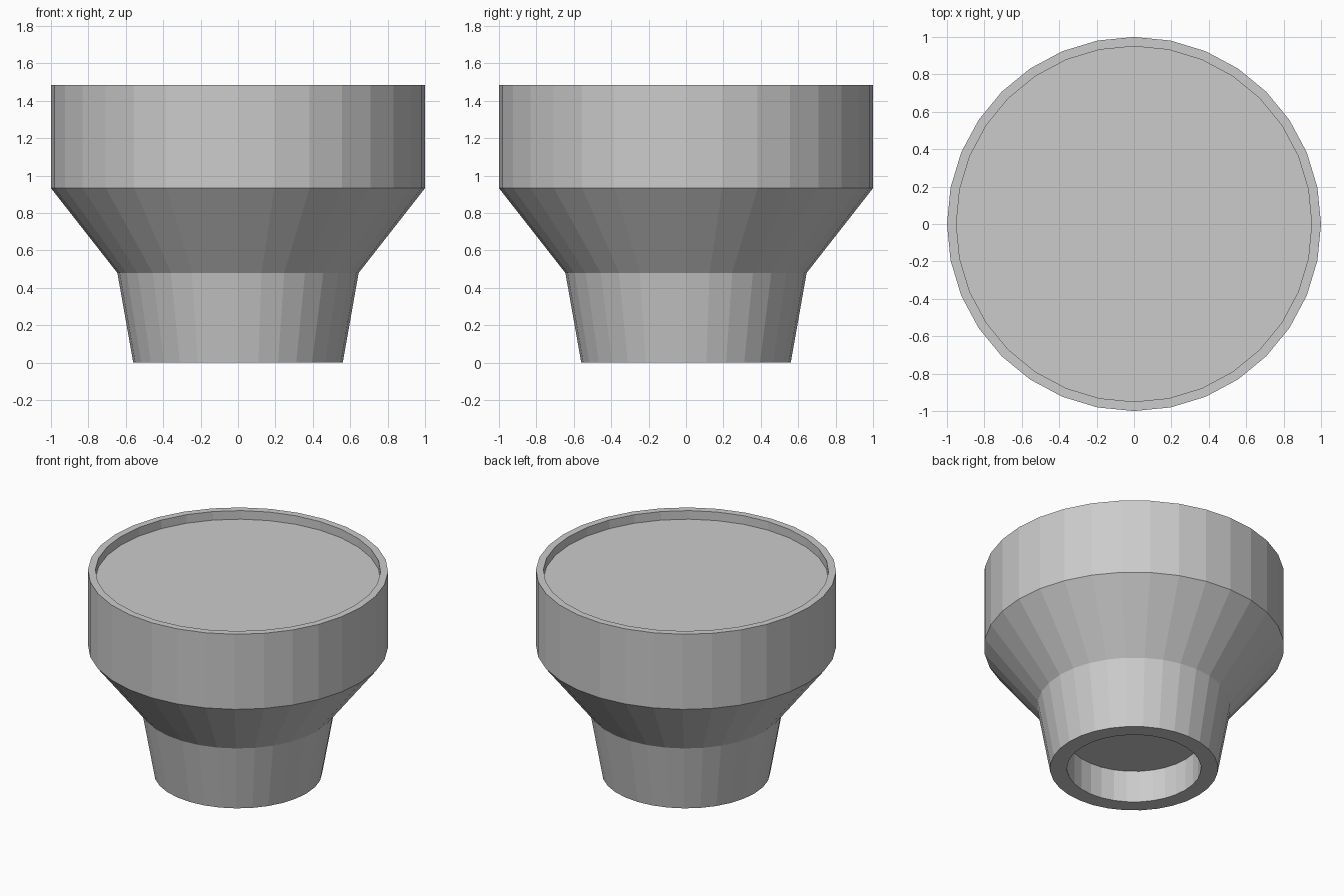
import bpy, bmesh
from math import cos, sin, tau

if "Cube" in bpy.data.objects:
    bpy.data.objects.remove(bpy.data.objects["Cube"])

SIDES = 32


def lathe(name, profile):
    """Revolve an (r, z) profile around z and cap both open ends with flat discs."""
    bm = bmesh.new()
    rings = [[bm.verts.new((r * cos(tau * i / SIDES), r * sin(tau * i / SIDES), z))
              for i in range(SIDES)] for r, z in profile]
    for a, b in zip(rings, rings[1:]):
        for i in range(SIDES):
            j = (i + 1) % SIDES
            bm.faces.new((a[i], a[j], b[j], b[i]))
    bm.faces.new(rings[0][::-1])
    bm.faces.new(rings[-1])
    bmesh.ops.recalc_face_normals(bm, faces=bm.faces)
    mesh = bpy.data.meshes.new(name)
    bm.to_mesh(mesh)
    bm.free()
    obj = bpy.data.objects.new(name, mesh)
    bpy.context.collection.objects.link(obj)
    return obj


# Flared pot: socket in the base, foot, flare, drum, rim and shallow top recess
lathe("flared_pot", [
    (0.447, 0.235), (0.447, 0.0),
    (0.56, 0.0), (0.645, 0.48),
    (1.0, 0.933), (1.0, 1.485),
    (0.95, 1.485), (0.95, 1.422),
])
